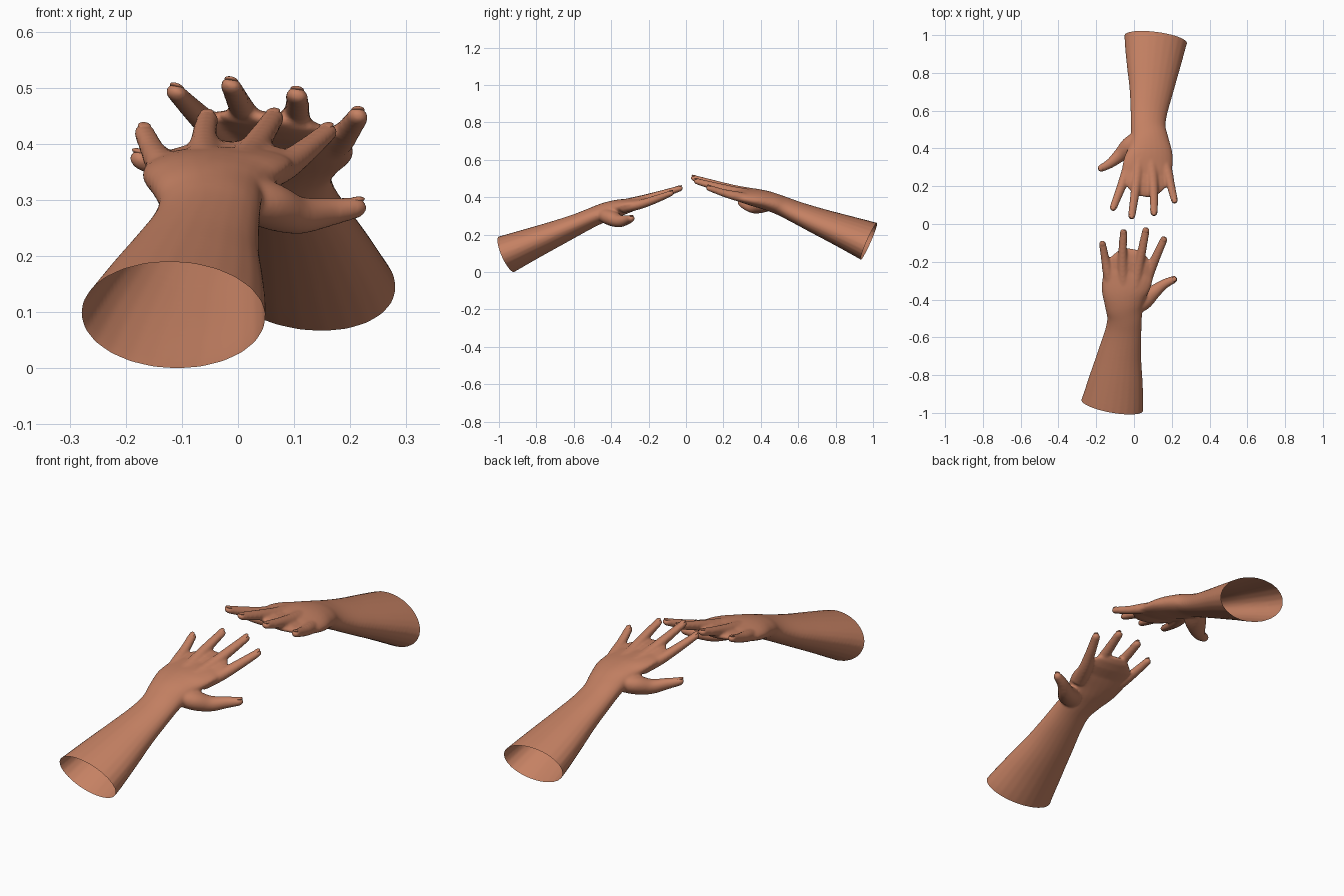
import bpy, bmesh, math
from mathutils import Vector, Matrix

if "Cube" in bpy.data.objects:
    bpy.data.objects.remove(bpy.data.objects["Cube"])

skin = bpy.data.materials.new("warm brown skin")
skin.diffuse_color = (0.56, 0.22, 0.125, 1)
skin.use_nodes = True
skin.node_tree.nodes["Principled BSDF"].inputs["Base Color"].default_value = skin.diffuse_color
UP = Vector((0, 0, 1))
N = 24


def spline(secs, steps=5):
    """Catmull-Rom through (x, y, z, half width, half height) rows."""
    out = []
    for i in range(len(secs) - 1):
        p = [secs[max(0, min(len(secs) - 1, i + k))] for k in (-1, 0, 1, 2)]
        for s in range(steps):
            t = s / steps
            out.append([0.5 * (2 * b + (c - a) * t + (2 * a - 5 * b + 4 * c - d) * t * t
                               + (3 * b - a - 3 * c + d) * t ** 3) for a, b, c, d in zip(*p)])
    return out + [list(secs[-1])]


def frame(a, b):
    t = (b - a).normalized()
    side = t.cross(UP).normalized()
    return t, side, side.cross(t)


def loft(bm, secs, round_tip=True):
    """Closed tube of elliptical rings, with a rounded end."""
    secs = spline(secs)
    pts = [Vector(s[:3]) for s in secs]
    rings = []

    def ring(c, side, up, w, h):
        rings.append([bm.verts.new(c + side * w * math.cos(2 * math.pi * k / N)
                                   + up * h * math.sin(2 * math.pi * k / N)) for k in range(N)])
    for i, s in enumerate(secs):
        t, side, up = frame(pts[max(0, i - 1)], pts[min(len(pts) - 1, i + 1)])
        ring(pts[i], side, up, s[3], s[4])
    if round_tip:
        w, h = secs[-1][3:]
        for a in (25, 50, 75):
            a = math.radians(a)
            ring(pts[-1] + t * w * math.sin(a), side, up, w * math.cos(a), h * math.cos(a))
    for r, q in zip(rings, rings[1:]):
        for k in range(N):
            bm.faces.new((r[k], r[(k + 1) % N], q[(k + 1) % N], q[k]))
    bm.faces.new(rings[0][::-1])
    bm.faces.new(rings[-1])


# Forearm, wrist and palm
arm = [(-.13, -1.02, .07, .175, .107), (-.115, -.96, .095, .167, .103),
       (-.096, -.83, .15, .144, .086), (-.078, -.70, .204, .118, .07),
       (-.058, -.58, .256, .098, .057), (-.05, -.50, .293, .092, .052),
       (-.053, -.43, .322, .102, .05), (-.05, -.36, .343, .122, .045),
       (-.035, -.29, .36, .133, .034), (-.027, -.25, .369, .126, .026)]
# Fingers and thumb
fingers = [
    [(-.12, -.33, .345, .032, .028), (-.14, -.25, .368, .027, .025),
     (-.153, -.18, .39, .022, .02), (-.167, -.105, .42, .019, .016)],
    [(-.055, -.33, .36, .034, .03), (-.06, -.24, .385, .028, .025),
     (-.06, -.14, .414, .023, .021), (-.055, -.045, .444, .02, .016)],
    [(.005, -.33, .36, .034, .03), (.022, -.24, .383, .028, .025),
     (.044, -.13, .416, .023, .021), (.063, -.035, .446, .02, .016)],
    [(.045, -.34, .345, .036, .03), (.083, -.25, .36, .029, .025),
     (.123, -.16, .39, .023, .021), (.158, -.083, .42, .02, .016)],
    [(-.01, -.45, .312, .04, .035), (.05, -.405, .292, .05, .042),
     (.105, -.36, .273, .037, .034), (.16, -.318, .278, .026, .026),
     (.21, -.294, .286, .02, .019)]]

bm = bmesh.new()
loft(bm, arm)
for f in fingers:
    loft(bm, f)
bmesh.ops.recalc_face_normals(bm, faces=bm.faces)
me = bpy.data.meshes.new("front_arm")
bm.to_mesh(me)
bm.free()
front = bpy.data.objects.new("front_arm", me)
bpy.context.collection.objects.link(front)

# Fuse the parts into one soft skin
rm = front.modifiers.new("fuse", 'REMESH')
rm.mode = 'VOXEL'
rm.voxel_size = 0.006
sm = front.modifiers.new("soften", 'SMOOTH')
sm.factor = 0.5
sm.iterations = 8
dg = bpy.context.evaluated_depsgraph_get()
fused = bpy.data.meshes.new_from_object(front.evaluated_get(dg))
front.modifiers.clear()

# Cut the forearm open at the elbow end
bm = bmesh.new()
bm.from_mesh(fused)
bmesh.ops.bisect_plane(bm, geom=bm.verts[:] + bm.edges[:] + bm.faces[:],
                       plane_co=(-.115, -.96, .095), plane_no=(-.18, -1, -.42), clear_outer=True)
bm.to_mesh(fused)
bm.free()
front.data = fused

# Fingernails: thin shells set into the fingertips
bm = bmesh.new()
for f in fingers:
    a, b = Vector(f[-2][:3]), Vector(f[-1][:3])
    w, h = f[-1][3:]
    t, side, up = frame(a, b)
    rot = Matrix((side, t, up)).transposed().to_4x4()
    m = Matrix.Translation(b + t * w * 0.1 + up * h * 0.72) @ rot @ Matrix.Diagonal((w * .62, w * .85, h * .3, 1))
    bmesh.ops.create_uvsphere(bm, u_segments=16, v_segments=8, radius=1, matrix=m)
nails = bpy.data.meshes.new("front_nails")
bm.to_mesh(nails)
bm.free()
front_nails = bpy.data.objects.new("front_nails", nails)
bpy.context.collection.objects.link(front_nails)

# Back arm: the same arm turned round, raised and slightly rolled
turn = Matrix(((-1, .055, 0, .053), (-.05, -1, 0, .012), (.13, -.04, 1, .0464), (0, 0, 0, 1)))
for src, name in ((front, "back_arm"), (front_nails, "back_nails")):
    src.data.materials.clear()
    src.data.materials.append(skin)
    src.data.polygons.foreach_set("use_smooth", [True] * len(src.data.polygons))
    copy = src.data.copy()
    copy.transform(turn)
    bpy.context.collection.objects.link(bpy.data.objects.new(name, copy))
